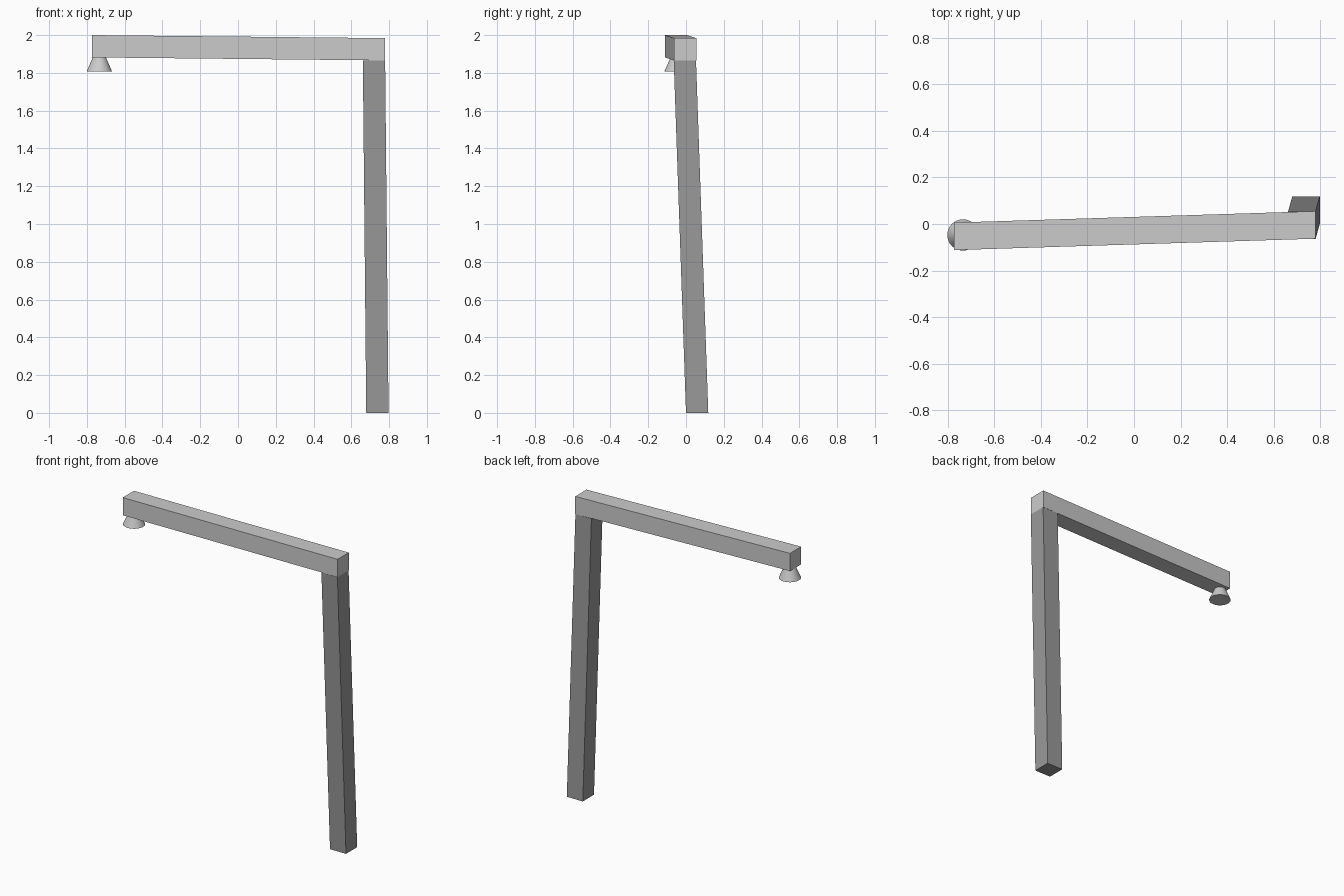
import bpy, bmesh
from mathutils import Vector

if "Cube" in bpy.data.objects:
    bpy.data.objects.remove(bpy.data.objects["Cube"])

W = 0.118  # width of the square timbers


def square_bar(name, start, end, u, v):
    """Square bar swept between two end centres; u and v are the section axes."""
    bm = bmesh.new()
    rings = []
    for centre in (start, end):
        c = Vector(centre)
        rings.append([bm.verts.new(c + (Vector(u) * a + Vector(v) * b) * W / 2)
                      for a, b in ((-1, -1), (1, -1), (1, 1), (-1, 1))])
    a, b = rings
    bm.faces.new(a)
    bm.faces.new(b)
    for i in range(4):
        j = (i + 1) % 4
        bm.faces.new((a[i], a[j], b[j], b[i]))
    bmesh.ops.recalc_face_normals(bm, faces=bm.faces)
    mesh = bpy.data.meshes.new(name)
    bm.to_mesh(mesh)
    bm.free()
    obj = bpy.data.objects.new(name, mesh)
    bpy.context.collection.objects.link(obj)
    return obj


# Slightly leaning upright post, darker grey
post = square_bar("post", (0.738, 0.059, 0), (0.72, -0.006, 1.866), (1, 0, 0), (0, 1, 0))
dark = bpy.data.materials.new("dark_grey")
dark.diffuse_color = (0.32, 0.32, 0.32, 1)
dark.use_nodes = True
dark.node_tree.nodes["Principled BSDF"].inputs["Base Color"].default_value = dark.diffuse_color
post.data.materials.append(dark)

# Overhanging arm, slightly skewed and rising to the left
square_bar("arm", (-0.772, -0.053, 1.941), (0.779, -0.004, 1.925), (0, 1, 0), (0, 0, 1))

# Flared lamp shade under the free end
bpy.ops.mesh.primitive_cone_add(vertices=32, radius1=0.067, radius2=0.033, depth=0.078,
                                location=(-0.734, -0.047, 1.847))
lamp = bpy.context.object
lamp.name = "lamp_shade"
bpy.ops.object.shade_smooth_by_angle()
